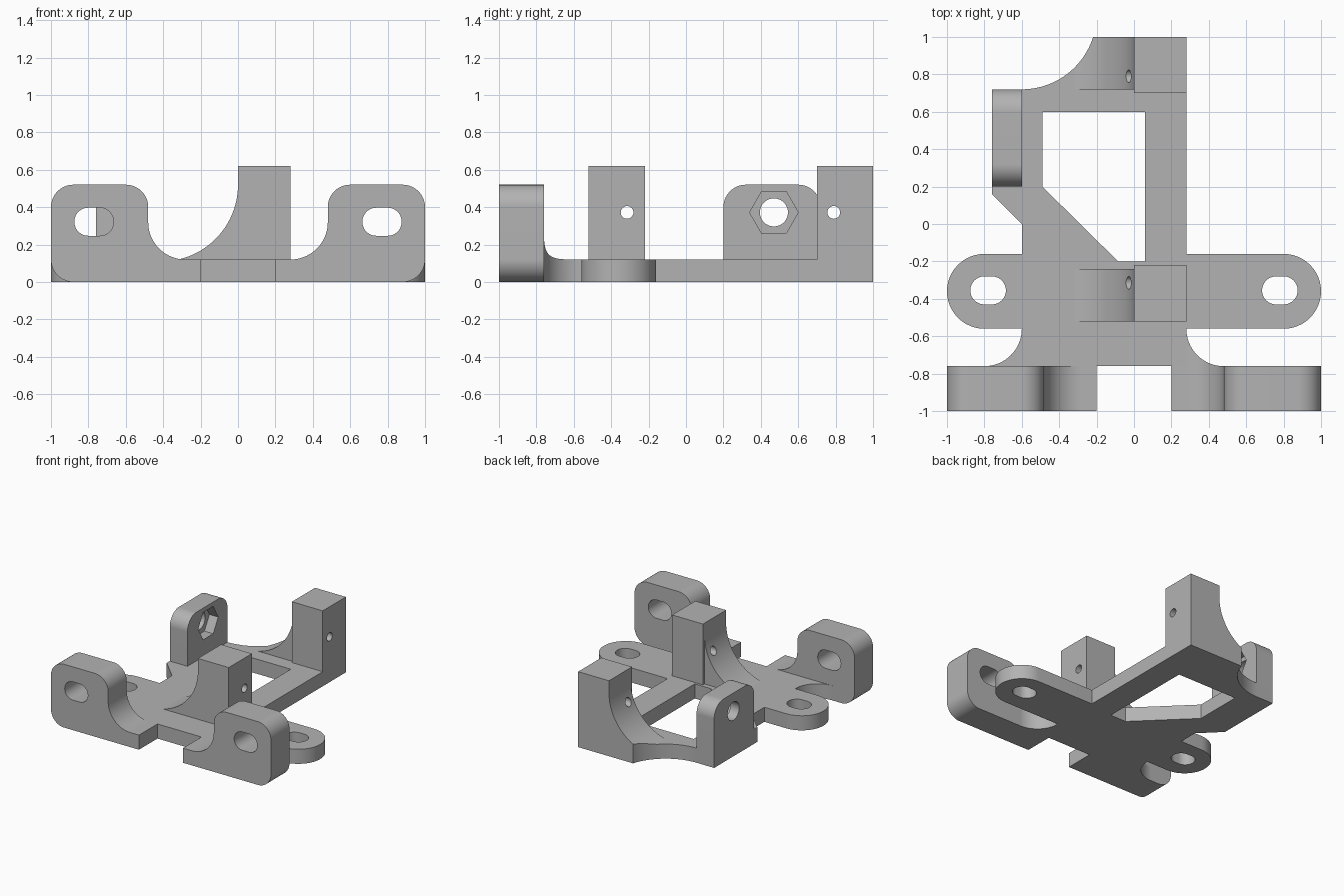
import bpy, bmesh, math

if "Cube" in bpy.data.objects:
    bpy.data.objects.remove(bpy.data.objects["Cube"])

grey = bpy.data.materials.new("plain grey")
grey.use_nodes = True
COLOUR = (0.45, 0.45, 0.45, 1)
grey.diffuse_color = COLOUR
grey.node_tree.nodes["Principled BSDF"].inputs["Base Color"].default_value = COLOUR

PLACE = {"x": lambda u, v, w: (w, u, v),
         "y": lambda u, v, w: (u, w, v),
         "z": lambda u, v, w: (u, v, w)}


def arc(cu, cv, r, start, end, n=24):
    """Points on a circle between two angles in degrees."""
    angles = [math.radians(start + (end - start) * i / n) for i in range(n + 1)]
    return [(cu + r * math.cos(a), cv + r * math.sin(a)) for a in angles]


def slot(cu, cv, half, r):
    """Rounded slot outline along u."""
    return arc(cu + half - r, cv, r, -90, 90) + arc(cu - half + r, cv, r, 90, 270)


def prism(name, points, axis, lo, hi):
    """Extrude a flat outline along an axis."""
    bm = bmesh.new()
    ends = [[bm.verts.new(PLACE[axis](u, v, w)) for u, v in points] for w in (lo, hi)]
    bm.faces.new(ends[0])
    bm.faces.new(ends[1])
    n = len(points)
    for i in range(n):
        j = (i + 1) % n
        bm.faces.new((ends[0][i], ends[0][j], ends[1][j], ends[1][i]))
    bmesh.ops.remove_doubles(bm, verts=bm.verts, dist=1e-5)
    bmesh.ops.recalc_face_normals(bm, faces=bm.faces)
    mesh = bpy.data.meshes.new(name)
    bm.to_mesh(mesh)
    bm.free()
    mesh.materials.append(grey)
    obj = bpy.data.objects.new(name, mesh)
    bpy.context.collection.objects.link(obj)
    return obj


def select(obj):
    bpy.ops.object.select_all(action="DESELECT")
    obj.select_set(True)
    bpy.context.view_layer.objects.active = obj


def cut(obj, points, axis, lo, hi):
    """Subtract a prism from a part."""
    cutter = prism("cutter", points, axis, lo, hi)
    cutter.hide_render = True
    mod = obj.modifiers.new("cut", "BOOLEAN")
    mod.operation = "DIFFERENCE"
    mod.solver = "EXACT"
    mod.object = cutter
    select(obj)
    bpy.ops.object.modifier_apply(modifier=mod.name)
    bpy.data.objects.remove(cutter)


T = 0.12  # plate thickness
parts = []

# Base plate with two round ears, a side tab and a scooped back corner
outline = [(0.28, 1.0)]
outline += arc(-0.6, 1.12, 0.4, -17.46, -90)
outline += [(-0.76, 0.72), (-0.76, 0.16), (-0.6, 0), (-0.6, -0.16)]
outline += arc(-0.8, -0.36, 0.2, 90, 270)
outline += arc(-0.8, -0.56, 0.2, 0, -90)
outline += [(0.28, -0.76), (0.28, -0.56)]
outline += arc(0.8, -0.36, 0.2, -90, 90)
outline += [(0.28, -0.16)]
plate = prism("base_plate", outline, "z", 0, T)
window = [(-0.49, 0.6), (0.06, 0.6), (0.06, -0.2), (-0.085, -0.2), (-0.49, 0.2)]
cut(plate, window, "z", -0.1, 0.3)
for side in (-1, 1):
    cut(plate, slot(side * 0.78, -0.355, 0.095, 0.075), "z", -0.1, 0.3)
parts.append(plate)

# Front mounting lugs, mirrored left and right
for side, name in ((1, "left"), (-1, "right")):
    lug = [(0.2, 0), (0.2, T)]
    lug += arc(0.28, 0.32, 0.2, -90, 0)
    lug += arc(0.6, 0.4, 0.12, 180, 90)
    lug += arc(0.88, 0.4, 0.12, 90, 0)
    lug += arc(0.88, 0.12, 0.12, 0, -90)
    wall = prism(name + "_front_lug", [(side * u, v) for u, v in lug], "y", -1, -0.76)
    cut(wall, slot(side * 0.77, 0.322, 0.105, 0.075), "y", -1.1, -0.6)
    parts.append(wall)

# Curved gusset behind the left lug
gusset = prism("left_lug_gusset", [(0.28, 0)] + arc(0.28, 0.32, 0.2, -90, 0) + [(0.48, 0)],
               "y", -0.76, -0.56)
scoop = arc(0.48, -0.56, 0.2, 180, 270) + [(0.6, -0.76), (0.6, -0.5), (0.28, -0.5)]
cut(gusset, scoop, "z", -0.1, 0.6)
parts.append(gusset)

# Two posts with cradle braces and cross holes
for name, y0, y1, b0, b1, hole_y in (("front", -0.52, -0.22, -0.52, -0.24, -0.315),
                                     ("back", 0.7, 1.0, 0.72, 1.0, 0.79)):
    post = prism(name + "_post", [(0, T), (0.28, T), (0.28, 0.62), (0, 0.62)], "y", y0, y1)
    brace = prism(name + "_cradle_brace", [(0, T)] + arc(-0.41, 0.52, 0.41, 0, -77.3), "y", b0, b1)
    if name == "back":
        cut(brace, arc(-0.6, 1.12, 0.4, 0, 360, 96)[:-1], "z", 0, 0.8)
    for obj in (post, brace):
        cut(obj, arc(hole_y, 0.372, 0.034, 0, 360)[:-1], "x", -0.5, 0.5)
        parts.append(obj)

# Side tab with a bolt hole and a hexagonal nut pocket on its inner face
tab = [(0.2, T)] + arc(0.32, 0.4, 0.12, 180, 90) + arc(0.6, 0.4, 0.12, 90, 0) + [(0.72, T)]
upright = prism("side_tab", tab, "x", -0.76, -0.6)
cut(upright, arc(0.47, 0.372, 0.075, 0, 360, 48)[:-1], "x", -0.9, -0.5)
cut(upright, arc(0.47, 0.372, 0.13, 0, 360, 6)[:-1], "x", -0.68, -0.5)
parts.append(upright)

# Smooth the rounded faces, keep edges sharp
for obj in parts:
    select(obj)
    bpy.ops.object.shade_smooth_by_angle(angle=math.radians(25))
